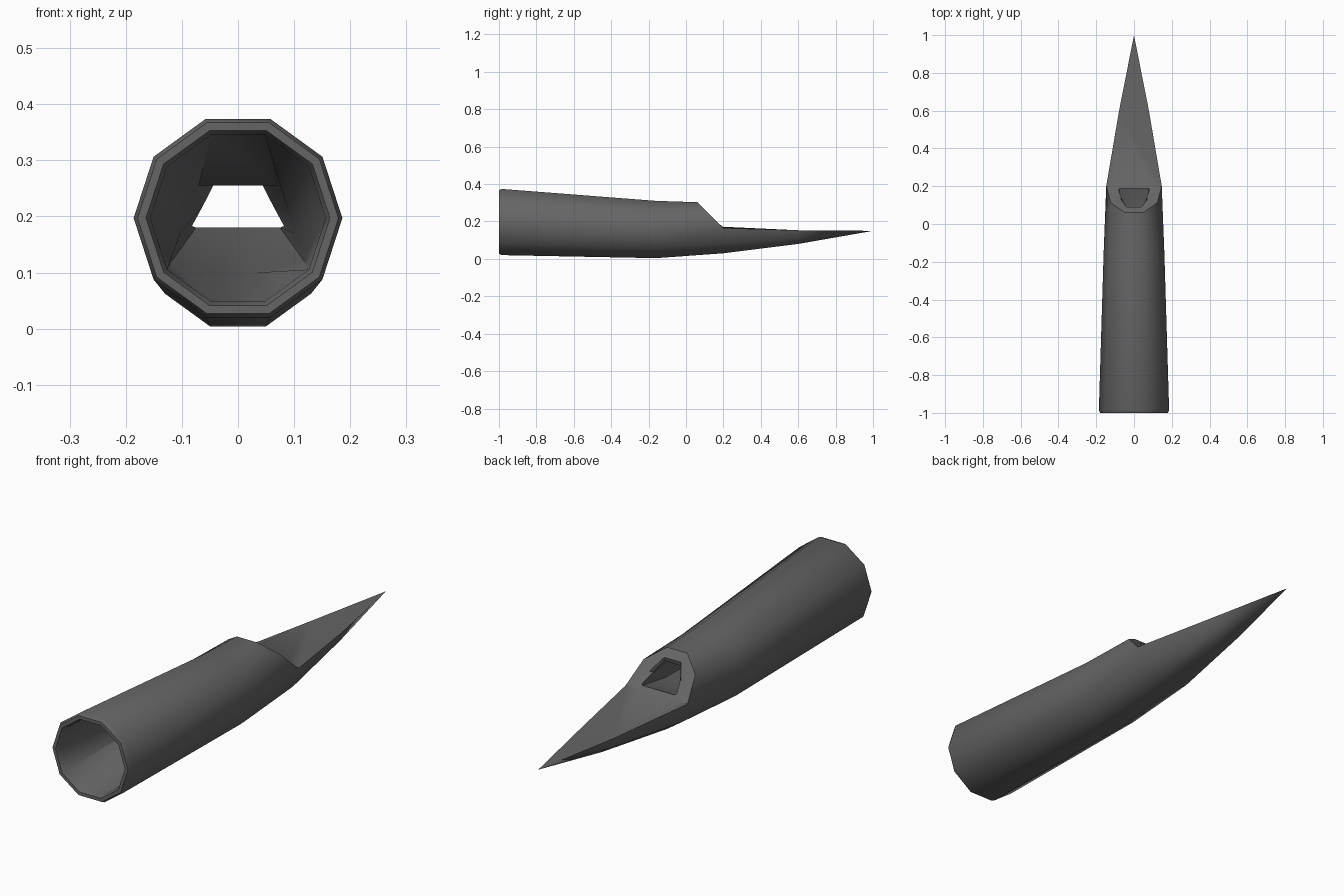
import bpy, bmesh, math

if "Cube" in bpy.data.objects:
    bpy.data.objects.remove(bpy.data.objects["Cube"])

mat = bpy.data.materials.new("dark grey")
mat.diffuse_color = (0.13, 0.13, 0.13, 1)
mat.use_nodes = True
mat.node_tree.nodes["Principled BSDF"].inputs["Base Color"].default_value = mat.diffuse_color
bm = bmesh.new()
N = 10


def circle_ring(r, y, cz):
    """Ten-sided ring with corners on the +x and -x axes."""
    return [bm.verts.new((r * math.cos(k * math.tau / N), y,
                          cz + r * math.sin(k * math.tau / N))) for k in range(N)]


def mirrored_ring(half):
    """Ring from five right-hand points: corners 0, 1, 2, 8, 9."""
    p0, p1, p2, p8, p9 = half
    flip = lambda p: (-p[0], p[1], p[2])
    pts = [p0, p1, p2, flip(p2), flip(p1), flip(p0), flip(p9), flip(p8), p8, p9]
    return [bm.verts.new(p) for p in pts]


def bridge(a, b, ks=range(N)):
    for k in ks:
        j = (k + 1) % N
        bm.faces.new((a[k], a[j], b[j], b[k]))


# hollow handle: bore, rounded rim, outer skin, slanted cut, hole and its lip
bore_end = mirrored_ring([(.103, -.03, .17), (.088, -.03, .215), (.07, -.03, .255),
                          (.035, -.03, .10), (.118, -.03, .12)])
bore_front = circle_ring(.156, -.98, .197)
rim_in = circle_ring(.164, -1, .197)
rim_out = circle_ring(.179, -1, .197)
skin_front = circle_ring(.186, -.985, .197)
skin_mid = circle_ring(.161, -.16, .157)
cut = mirrored_ring([(.147, .20, .165), (.123, .112, .251), (.048, .06, .303),
                     (.046, .20, .03), (.12, .20, .08)])
hole = mirrored_ring([(.104, .193, .172), (.075, .14, .224), (.04, .09, .273),
                      (.04, .205, .165), (.09, .203, .165)])
lip = mirrored_ring([(.082, .182, .183), (.063, .13, .218), (.044, .085, .255),
                     (.035, .187, .18), (.075, .187, .18)])
loops = [bore_end, bore_front, rim_in, rim_out, skin_front, skin_mid, cut]
for a, b in zip(loops, loops[1:]):
    bridge(a, b)
bridge(cut, hole, range(5))
bridge(hole, lip)
bridge(lip, bore_end)

# pointed blade: lower shell tapering to a tip, closed by a flat top
half = [5, 6, 7, 8, 9, 0]
mid_pts = [(-.079, .153), (-.063, .108), (-.024, .08), (.024, .08), (.063, .108), (.079, .153)]
mid = [bm.verts.new((x, .6, z)) for x, z in mid_pts]
tip = bm.verts.new((0, 1, .15))
for i in range(5):
    bm.faces.new((cut[half[i]], cut[half[i + 1]], mid[i + 1], mid[i]))
    bm.faces.new((mid[i], mid[i + 1], tip))
bm.faces.new([cut[5]] + [hole[k] for k in half] + [cut[0], mid[5], mid[0]])
bm.faces.new((mid[0], mid[5], tip))

bmesh.ops.recalc_face_normals(bm, faces=bm.faces)
mesh = bpy.data.meshes.new("pointed_tube")
bm.to_mesh(mesh)
bm.free()
mesh.materials.append(mat)
obj = bpy.data.objects.new("pointed_tube", mesh)
bpy.context.collection.objects.link(obj)
bpy.context.view_layer.objects.active = obj
obj.select_set(True)
bpy.ops.object.shade_smooth_by_angle(angle=math.radians(42))
